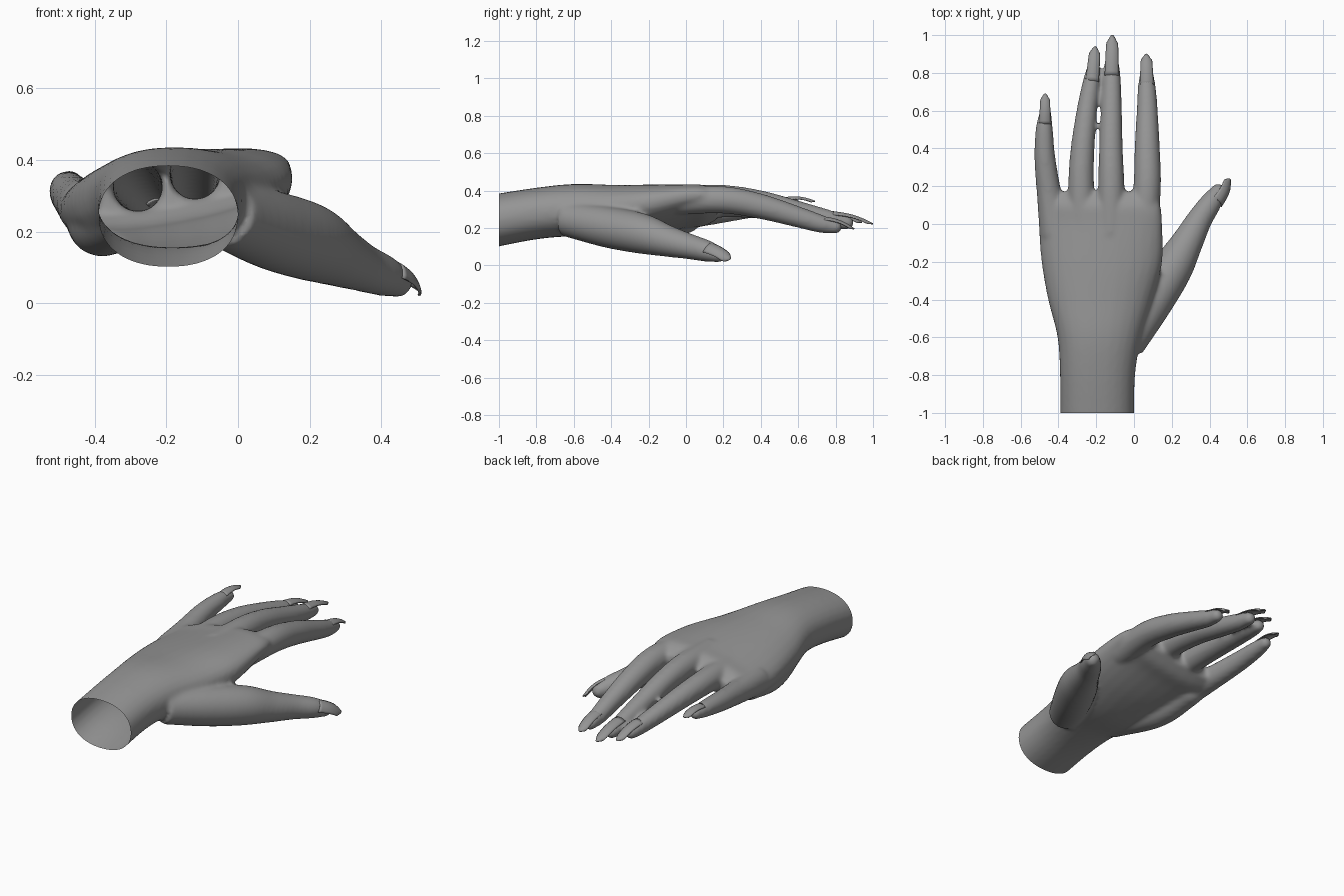
import bpy
import bmesh
from math import sin, cos, pi, copysign
from mathutils import Vector

cube = bpy.data.objects.get("Cube")
if cube:
    bpy.data.objects.remove(cube, do_unlink=True)

SIDES = 28

grey = bpy.data.materials.new("matte_grey")
grey.use_nodes = True
GREY = (0.3, 0.3, 0.3, 1)
grey.diffuse_color = GREY
grey.node_tree.nodes["Principled BSDF"].inputs["Base Color"].default_value = GREY


def spline(points, steps=6):
    """Smooth curve through tuples of any length."""
    pts = [Vector(p) for p in points]
    pts = [pts[0] * 2 - pts[1]] + pts + [pts[-1] * 2 - pts[-2]]
    out = []
    for a, b, c, d in zip(pts, pts[1:], pts[2:], pts[3:]):
        for i in range(steps):
            t = i / steps
            out.append((b * 2 + (c - a) * t + (a * 2 - b * 5 + c * 4 - d) * t ** 2
                        + (b * 3 - a - c * 3 + d) * t ** 3) / 2)
    return out + [pts[-2]]


def loft(bm, rings):
    """Closed skin over a list of rings."""
    loops = [[bm.verts.new(p) for p in ring] for ring in rings]
    for low, high in zip(loops, loops[1:]):
        for i in range(SIDES):
            j = (i + 1) % SIDES
            bm.faces.new((low[i], low[j], high[j], high[i]))
    bm.faces.new(loops[0][::-1])
    bm.faces.new(loops[-1])


def limb(bm, points):
    """Round tapering limb with a domed tip; points are x, y, z, radius."""
    path = spline(points)
    centres = [Vector(p[:3]) for p in path]
    radii = [p[3] for p in path]
    tip, end_r = centres[-1], radii[-1]
    along = (tip - centres[-2]).normalized()
    for k in range(1, 6):
        angle = k * pi / 11
        centres.append(tip + along * end_r * sin(angle))
        radii.append(end_r * cos(angle))
    rings = []
    for i, (c, r) in enumerate(zip(centres, radii)):
        tangent = (centres[min(i + 1, len(centres) - 1)] - centres[max(i - 1, 0)]).normalized()
        side = tangent.cross(Vector((0, 0, 1))).normalized()
        up = side.cross(tangent)
        rings.append([c + (side * cos(a) + up * sin(a)) * r
                      for a in (2 * pi * k / SIDES for k in range(SIDES))])
    loft(bm, rings)


def palm(bm, sections):
    """Squared ovals along y; sections are y, left, right, centre z, half height, tilt."""
    rings = []
    for y, x0, x1, cz, hz, tilt in spline(sections):
        cx, hx = (x0 + x1) / 2, (x1 - x0) / 2
        ring = []
        for k in range(SIDES):
            a = 2 * pi * k / SIDES
            dx = hx * copysign(abs(cos(a)) ** 0.9, cos(a))
            dz = hz * copysign(abs(sin(a)) ** 0.9, sin(a))
            ring.append(Vector((cx + dx, y, cz + dz + tilt * dx)))
        rings.append(ring)
    loft(bm, rings)


def add_object(name, mesh):
    obj = bpy.data.objects.new(name, mesh)
    bpy.context.collection.objects.link(obj)
    mesh.materials.clear()
    mesh.materials.append(grey)
    for poly in mesh.polygons:
        poly.use_smooth = True
    return obj


def nail(name, root, tip, half, normal=(0, 0, 1)):
    """Thin arched plate with a rounded free end."""
    root, tip = Vector(root), Vector(tip)
    along = tip - root
    side = along.cross(Vector(normal)).normalized()
    up = side.cross(along).normalized()
    bm = bmesh.new()
    rows = []
    for i in range(11):
        t = i / 10
        width = half * (1 - 0.2 * t) * (1 - max(0, t - 0.8) ** 2 * 10)
        row = []
        for j in range(9):
            u = j / 4 - 1
            bend = up * (0.012 * sin(pi * t) - half * 0.45 * u * u * (1 - 0.4 * t))
            row.append(bm.verts.new(root + along * (t - 0.12 * u * u * t ** 4)
                                    + side * u * width + bend))
        rows.append(row)
    for low, high in zip(rows, rows[1:]):
        for j in range(8):
            bm.faces.new((low[j], low[j + 1], high[j + 1], high[j]))
    bmesh.ops.recalc_face_normals(bm, faces=bm.faces)
    mesh = bpy.data.meshes.new(name)
    bm.to_mesh(mesh)
    bm.free()
    obj = add_object(name, mesh)
    thick = obj.modifiers.new("thickness", "SOLIDIFY")
    thick.thickness = 0.006
    thick.offset = 0


# Wrist and palm
body = bmesh.new()
palm(body, [
    (-1.06, -0.39, 0.0, 0.232, 0.143, 0),
    (-0.8, -0.392, 0.006, 0.277, 0.138, 0),
    (-0.6, -0.405, 0.04, 0.295, 0.14, 0),
    (-0.4, -0.455, 0.1, 0.29, 0.14, 0.05),
    (-0.2, -0.49, 0.15, 0.3, 0.125, 0.11),
    (0, -0.505, 0.15, 0.315, 0.1, 0.17),
    (0.1, -0.5, 0.14, 0.32, 0.09, 0.17),
    (0.17, -0.47, 0.11, 0.32, 0.05, 0.17),
])

# Fleshy heel under the little finger
limb(body, [(-0.3, -0.55, 0.25, 0.085), (-0.38, -0.25, 0.215, 0.085), (-0.41, 0, 0.245, 0.075)])

# Fingers and thumb
limb(body, [(0.05, -0.05, 0.345, 0.075), (0.07, 0.2, 0.35, 0.073), (0.07, 0.4, 0.315, 0.067),
            (0.07, 0.6, 0.258, 0.056), (0.068, 0.72, 0.222, 0.048), (0.067, 0.8, 0.205, 0.036)])
limb(body, [(-0.12, -0.05, 0.35, 0.08), (-0.12, 0.2, 0.36, 0.07), (-0.122, 0.4, 0.337, 0.063),
            (-0.12, 0.6, 0.288, 0.056), (-0.118, 0.76, 0.248, 0.049), (-0.117, 0.86, 0.228, 0.037)])
limb(body, [(-0.27, -0.05, 0.315, 0.078), (-0.28, 0.2, 0.325, 0.069), (-0.272, 0.4, 0.312, 0.063),
            (-0.25, 0.6, 0.28, 0.054), (-0.226, 0.75, 0.25, 0.046), (-0.216, 0.82, 0.235, 0.036)])
limb(body, [(-0.42, -0.05, 0.265, 0.08), (-0.448, 0.15, 0.285, 0.066), (-0.472, 0.35, 0.31, 0.056),
            (-0.475, 0.5, 0.323, 0.046), (-0.47, 0.58, 0.325, 0.034)])
limb(body, [(-0.04, -0.64, 0.25, 0.095), (0.09, -0.42, 0.205, 0.11), (0.2, -0.24, 0.17, 0.108),
            (0.28, -0.1, 0.13, 0.085), (0.345, 0.02, 0.1, 0.068), (0.405, 0.11, 0.077, 0.058),
            (0.445, 0.17, 0.058, 0.043)])

# Fuse the parts into one smooth skin
bmesh.ops.recalc_face_normals(body, faces=body.faces)
rough = bpy.data.meshes.new("rough_hand")
body.to_mesh(rough)
body.free()
source = add_object("rough_hand", rough)
fuse = source.modifiers.new("fuse", "REMESH")
fuse.mode = "VOXEL"
fuse.voxel_size = 0.011
soften = source.modifiers.new("soften", "SMOOTH")
soften.factor = 0.5
soften.iterations = 10
bpy.context.view_layer.update()
graph = bpy.context.evaluated_depsgraph_get()
skin = bpy.data.meshes.new_from_object(source.evaluated_get(graph))
bpy.data.objects.remove(source, do_unlink=True)

# Cut the wrist open, leaving a hollow shell
bm = bmesh.new()
bm.from_mesh(skin)
bmesh.ops.bisect_plane(bm, geom=bm.verts[:] + bm.edges[:] + bm.faces[:], dist=0.0001,
                       plane_co=(0, -1, 0), plane_no=(0, -1, 0), clear_outer=True)
bm.to_mesh(skin)
bm.free()
skin.name = "hand"
add_object("hand", skin)

# Long nails
nail("index_nail", (0.068, 0.74, 0.258), (0.065, 0.9, 0.195), 0.035)
nail("middle_nail", (-0.118, 0.79, 0.286), (-0.115, 1.0, 0.222), 0.036)
nail("ring_nail", (-0.221, 0.76, 0.291), (-0.205, 0.94, 0.228), 0.034)
nail("little_nail", (-0.472, 0.53, 0.362), (-0.47, 0.69, 0.342), 0.029)
nail("thumb_nail", (0.454, 0.115, 0.106), (0.508, 0.238, 0.032), 0.04, (0.6, -0.2, 0.7))
